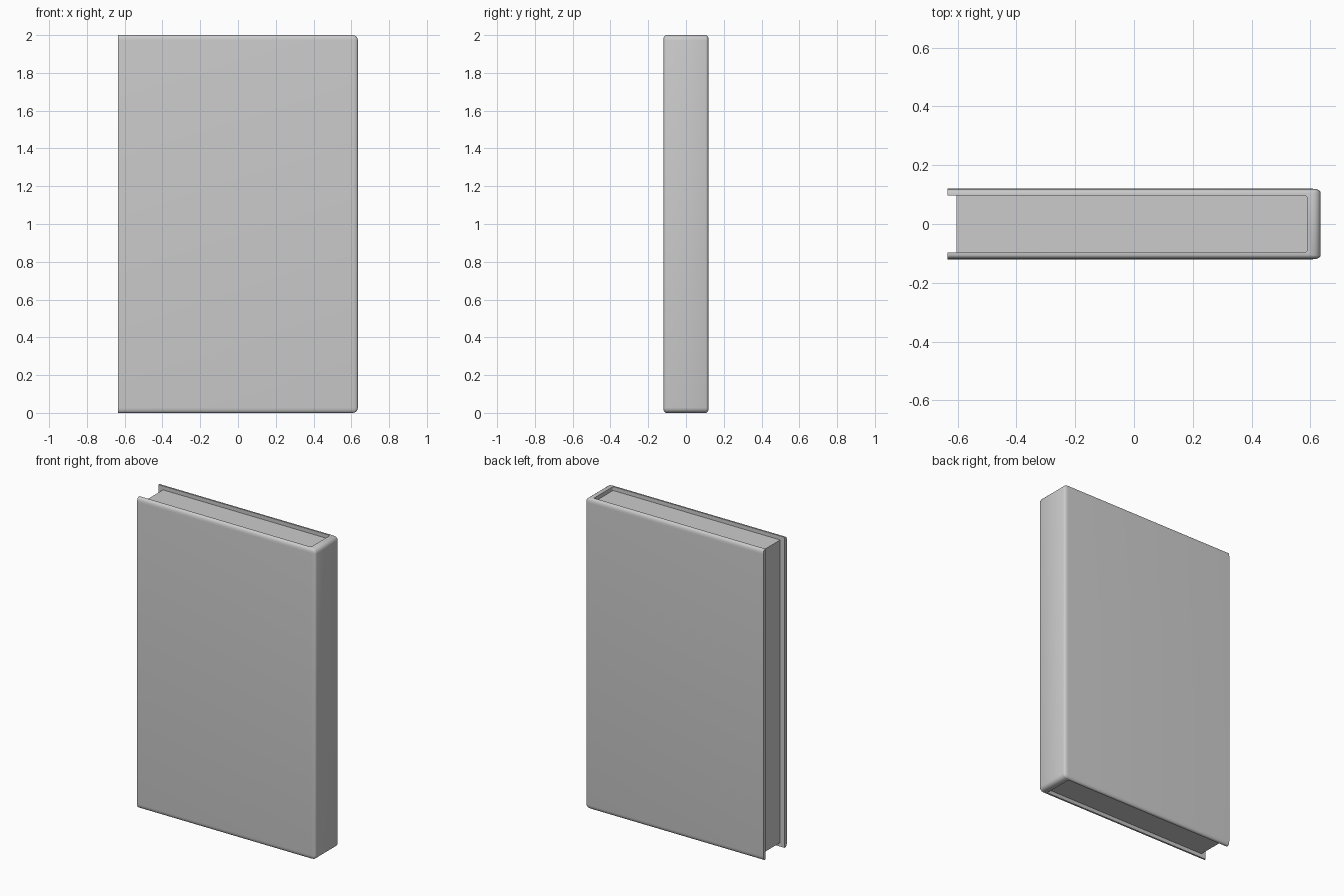
import bpy, bmesh

if "Cube" in bpy.data.objects:
    bpy.data.objects.remove(bpy.data.objects["Cube"])


def box(name, lo, hi, pick=None, radius=0.0, segments=3, squash=1.0):
    """Box between two corners; bevels edges chosen by pick(edge).
    squash < 1 makes the bevel narrower along y."""
    bm = bmesh.new()
    bmesh.ops.create_cube(bm, size=1)
    for v in bm.verts:
        for i in range(3):
            v.co[i] = lo[i] if v.co[i] < 0 else hi[i]
        v.co.y /= squash
    if pick:
        bmesh.ops.bevel(bm, geom=[e for e in bm.edges if pick(e)], offset=radius,
                        segments=segments, profile=0.5, affect='EDGES')
    for v in bm.verts:
        v.co.y *= squash
    mesh = bpy.data.meshes.new(name)
    bm.to_mesh(mesh)
    bm.free()
    obj = bpy.data.objects.new(name, mesh)
    bpy.context.collection.objects.link(obj)
    return obj


def activate(obj):
    bpy.ops.object.select_all(action='DESELECT')
    obj.select_set(True)
    bpy.context.view_layer.objects.active = obj


def smooth(obj):
    activate(obj)
    bpy.ops.object.shade_smooth_by_angle(angle=0.7)


def upright(e):
    return abs(e.verts[0].co.z - e.verts[1].co.z) > 0.1


# Cover: rounded everywhere except around the open fore edge
cover = box("cover", (-0.635, -0.12, 0), (0.635, 0.12, 2),
            lambda e: max(v.co.x for v in e.verts) > 0, 0.028, 4, 0.5)

# Hollow between the boards, with rounded corners at the spine
cutter = box("cover_hollow", (-0.8, -0.097, -0.2), (0.588, 0.097, 2.2),
             lambda e: upright(e) and e.verts[0].co.x > 0, 0.008)
cutter.hide_render = True
mod = cover.modifiers.new("hollow", 'BOOLEAN')
mod.operation = 'DIFFERENCE'
mod.solver = 'EXACT'
mod.object = cutter
activate(cover)
bpy.ops.object.modifier_apply(modifier=mod.name)
bpy.data.objects.remove(cutter)
smooth(cover)

# Page block, slightly shorter than the cover
pages = box("page_block", (-0.603, -0.0975, 0.025), (0.589, 0.0975, 1.975),
            lambda e: upright(e) and e.verts[0].co.x > 0, 0.008)
smooth(pages)
